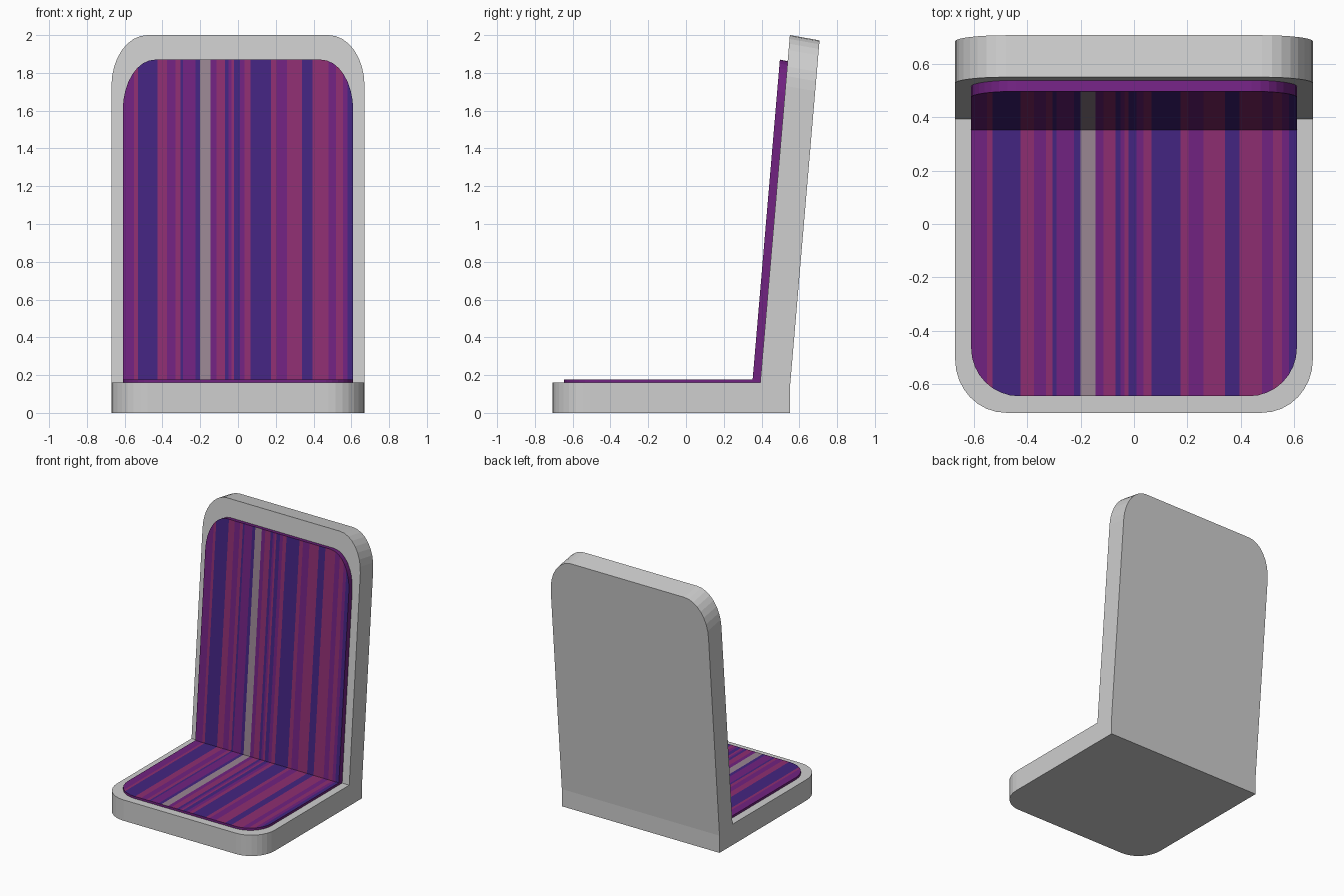
import bpy, bmesh
from math import sin, cos, pi
from mathutils import Vector

cube = bpy.data.objects.get("Cube")
if cube:
    bpy.data.objects.remove(cube, do_unlink=True)


def material(name, rgb):
    mat = bpy.data.materials.new(name)
    mat.use_nodes = True
    color = (*rgb, 1.0)
    mat.diffuse_color = color
    mat.node_tree.nodes["Principled BSDF"].inputs["Base Color"].default_value = color
    return mat


shell_grey = material("shell grey", (0.62, 0.62, 0.62))
fabric = {
    "purple": material("fabric purple", (0.165, 0.016, 0.22)),
    "indigo": material("fabric indigo", (0.057, 0.018, 0.22)),
    "magenta": material("fabric magenta", (0.27, 0.027, 0.165)),
    "grey": material("fabric grey", (0.32, 0.24, 0.29)),
}
names = list(fabric)

# Fabric stripes from right to left: right-hand limit of each band and its colour
STRIPES = [
    (-0.55, "purple"), (-0.53, "magenta"), (-0.425, "indigo"),
    (-0.375, "magenta"), (-0.33, "purple"), (-0.305, "magenta"),
    (-0.29, "indigo"), (-0.225, "purple"), (-0.2, "indigo"),
    (-0.145, "grey"), (-0.115, "purple"), (-0.07, "magenta"),
    (-0.05, "indigo"), (-0.035, "purple"), (-0.02, "magenta"),
    (0.01, "indigo"), (0.035, "purple"), (0.065, "magenta"),
    (0.175, "indigo"), (0.205, "magenta"), (0.26, "purple"),
    (0.34, "magenta"), (0.395, "indigo"), (0.48, "magenta"),
    (0.52, "purple"), (0.555, "magenta"), (0.58, "purple"),
    (1.0, "indigo"),
]


def panel(name, half, start, end, radius_x, radius_v, depth, mats, striped=False):
    """Slab running from start to end, with its two far corners rounded."""
    start, end, depth = Vector(start), Vector(end), Vector(depth)
    along = end - start
    length = along.length
    along.normalize()
    steps = 8
    arc = [(half - radius_x + radius_x * cos(i * pi / 2 / steps),
            length - radius_v + radius_v * sin(i * pi / 2 / steps))
           for i in range(steps + 1)]
    outline = [(half, 0)] + arc + [(-x, v) for x, v in reversed(arc)] + [(-half, 0)]

    bm = bmesh.new()
    face = bm.faces.new([bm.verts.new(start + along * v + Vector((x, 0, 0)))
                         for x, v in outline])
    side = bmesh.ops.extrude_face_region(bm, geom=[face], use_keep_orig=True)
    moved = [g for g in side["geom"] if isinstance(g, bmesh.types.BMVert)]
    bmesh.ops.translate(bm, verts=moved, vec=depth)
    bmesh.ops.recalc_face_normals(bm, faces=bm.faces[:])

    if striped:
        for limit, _ in STRIPES[:-1]:
            bmesh.ops.bisect_plane(bm, geom=bm.verts[:] + bm.edges[:] + bm.faces[:],
                                   plane_co=(limit, 0, 0), plane_no=(1, 0, 0))
        bm.normal_update()
        outward = -depth.normalized()
        for f in bm.faces:
            if f.normal.dot(outward) > 0.9:
                x = f.calc_center_median().x
                color = next(c for limit, c in STRIPES if x < limit)
                f.material_index = names.index(color)

    mesh = bpy.data.meshes.new(name)
    bm.to_mesh(mesh)
    bm.free()
    for m in mats:
        mesh.materials.append(m)
    obj = bpy.data.objects.new(name, mesh)
    bpy.context.collection.objects.link(obj)
    return obj


# Hard shell: flat base and leaning back
panel("seat_shell", 0.67, (0, 0.55, 0.16), (0, -0.707, 0.16), 0.19, 0.2,
      (0, 0, -0.16), [shell_grey])
panel("back_shell", 0.67, (0, 0.393, 0.16), (0, 0.55, 2.0), 0.19, 0.27,
      (0, 0.157, -0.028), [shell_grey])

# Striped pads
pads = list(fabric.values())
panel("seat_pad", 0.61, (0, 0.393, 0.177), (0, -0.645, 0.177), 0.18, 0.18,
      (0, 0, -0.019), pads, striped=True)
panel("back_pad", 0.61, (0, 0.352, 0.168), (0, 0.497, 1.87), 0.17, 0.27,
      (0, 0.043, -0.008), pads, striped=True)
